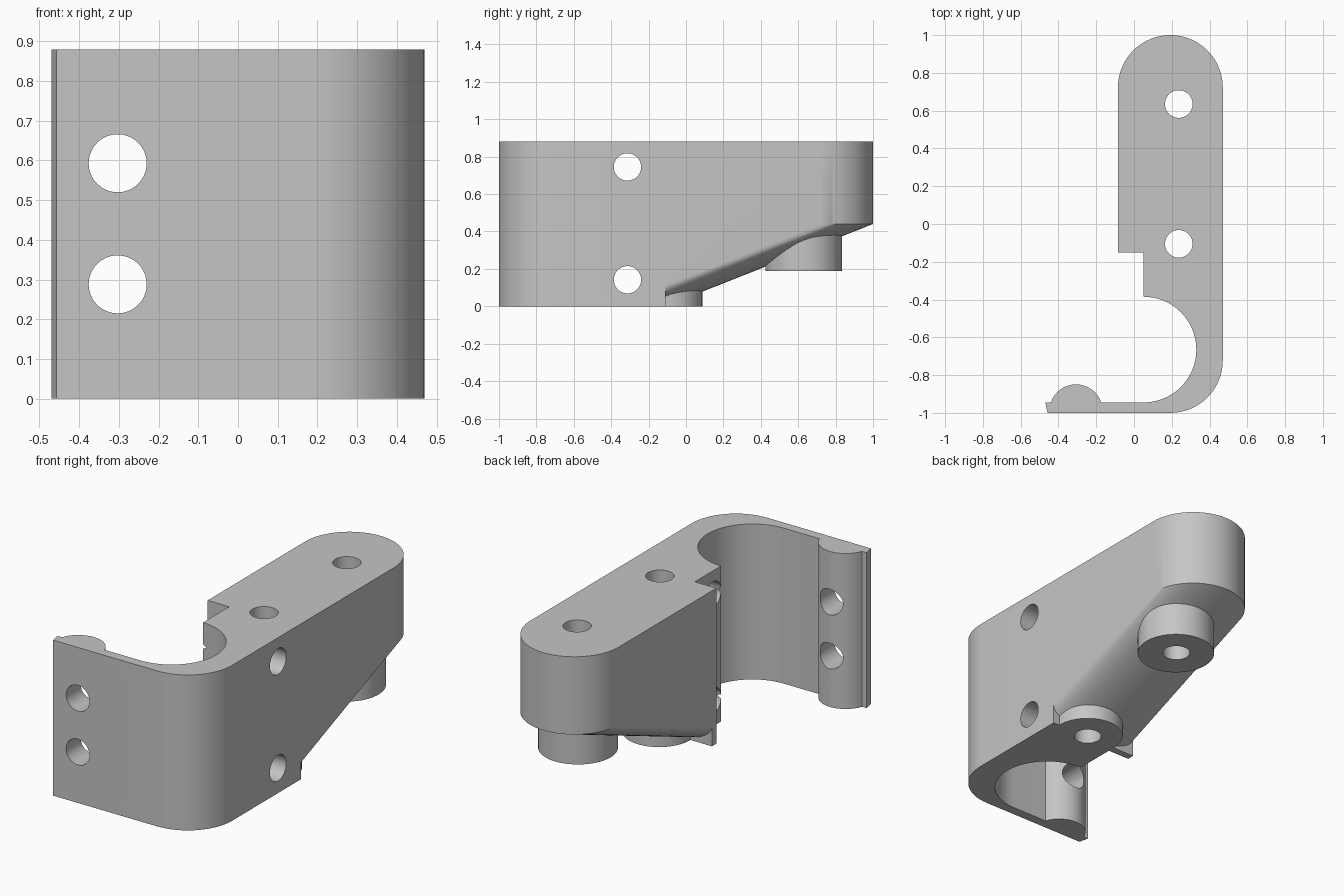
import bpy, bmesh, math
from mathutils import Matrix, Vector

old = bpy.data.objects.get("Cube")
if old:
    bpy.data.objects.remove(old, do_unlink=True)

HEIGHT = 0.88
STEP_Y = -0.11              # where the clamp block ends and the arm begins
ARM_X, ARM_R = 0.1925, 0.2775
ARM_Y = 1 - ARM_R
TIP_Z = 0.44                # underside of the arm at its rounded tip
SLOPE = TIP_Z / (1 - STEP_Y)
HOLE_R = 0.073

grey = bpy.data.materials.new("plain grey")
grey.use_nodes = True
grey.diffuse_color = (0.56, 0.56, 0.56, 1)
grey.node_tree.nodes["Principled BSDF"].inputs["Base Color"].default_value = (0.56, 0.56, 0.56, 1)


def arc(cx, cy, r, start, end, steps):
    angles = [math.radians(start + (end - start) * i / steps) for i in range(steps + 1)]
    return [(cx + r * math.cos(a), cy + r * math.sin(a)) for a in angles]


def finish(name, bm):
    bmesh.ops.recalc_face_normals(bm, faces=bm.faces[:])
    mesh = bpy.data.meshes.new(name)
    bm.to_mesh(mesh)
    bm.free()
    obj = bpy.data.objects.new(name, mesh)
    obj.data.materials.append(grey)
    bpy.context.collection.objects.link(obj)
    return obj


def cylinder(name, centre, r, depth, axis="Z"):
    bm = bmesh.new()
    turn = Vector((0, 0, 1)).rotation_difference(
        Vector((axis == "X", axis == "Y", axis == "Z"))).to_matrix().to_4x4()
    bmesh.ops.create_cone(bm, cap_ends=True, segments=64, radius1=r, radius2=r,
                          depth=depth, matrix=Matrix.Translation(centre) @ turn)
    return finish(name, bm)


def combine(target, other, operation):
    other.hide_render = True
    mod = target.modifiers.new(operation.lower(), "BOOLEAN")
    mod.operation, mod.object, mod.solver = operation, other, "EXACT"
    bpy.context.view_layer.objects.active = target
    bpy.ops.object.modifier_apply(modifier=mod.name)
    bpy.data.objects.remove(other, do_unlink=True)


# Clamp block: hook-shaped outline with a ridge on the free lip
right, left = ARM_X + ARM_R, ARM_X - ARM_R
outline = [(-0.457, -1)]
outline += arc(ARM_X, -1 + ARM_R, ARM_R, -90, 0, 16)
outline += [(right, STEP_Y), (left, STEP_Y), (left, -0.15), (0.05, -0.15)]
outline += arc(0.05, -0.665, 0.28, 90, -90, 32)
outline += arc(-0.307, -0.99, 0.141, 18.6, 161.4, 14)
outline += [(-0.47, -0.945)]
bm = bmesh.new()
face = bm.faces.new([bm.verts.new((x, y, 0)) for x, y in outline])
top = bmesh.ops.extrude_face_region(bm, geom=[face])["geom"]
bmesh.ops.translate(bm, vec=(0, 0, HEIGHT),
                    verts=[v for v in top if isinstance(v, bmesh.types.BMVert)])
bracket = finish("clamp_bracket", bm)

# Arm: round-ended bar whose underside is a sloping half round
bm = bmesh.new()
for x, y in arc(ARM_X, ARM_Y, ARM_R, 0, 180, 48):
    low = TIP_Z - SLOPE * (y - STEP_Y)
    for point in ((x, y, TIP_Z), (x, y, HEIGHT), (x, STEP_Y, low), (x, STEP_Y, HEIGHT)):
        bm.verts.new(point)
hull = bmesh.ops.convex_hull(bm, input=bm.verts[:])
unused = {v for v in hull["geom_interior"] + hull["geom_unused"]
          if isinstance(v, bmesh.types.BMVert) and not v.link_faces}
bmesh.ops.delete(bm, geom=list(unused), context="VERTS")
bmesh.ops.dissolve_limit(bm, angle_limit=0.001, verts=bm.verts[:], edges=bm.edges[:])
combine(bracket, finish("arm", bm), "UNION")

# Bosses under the arm
combine(bracket, cylinder("front_boss", (0.24, -0.103, 0.1), 0.19, 0.2), "UNION")
combine(bracket, cylinder("rear_boss", (0.235, 0.63, 0.39), 0.205, 0.4), "UNION")

# Screw holes: down through the arm, across the wall and through the lip
for y in (-0.105, 0.635):
    combine(bracket, cylinder("arm_hole", (0.237, y, 0.4), HOLE_R, 2), "DIFFERENCE")
for z in (0.142, 0.745):
    combine(bracket, cylinder("wall_hole", (0.3, -0.313, z), HOLE_R, 1, "X"), "DIFFERENCE")
for z in (0.288, 0.593):
    combine(bracket, cylinder("lip_hole", (-0.303, -0.95, z), HOLE_R, 0.5, "Y"), "DIFFERENCE")

# Smooth the round walls and keep the edges crisp
bpy.ops.object.select_all(action="DESELECT")
bracket.select_set(True)
bpy.context.view_layer.objects.active = bracket
bpy.ops.object.shade_smooth_by_angle(angle=math.radians(25))
